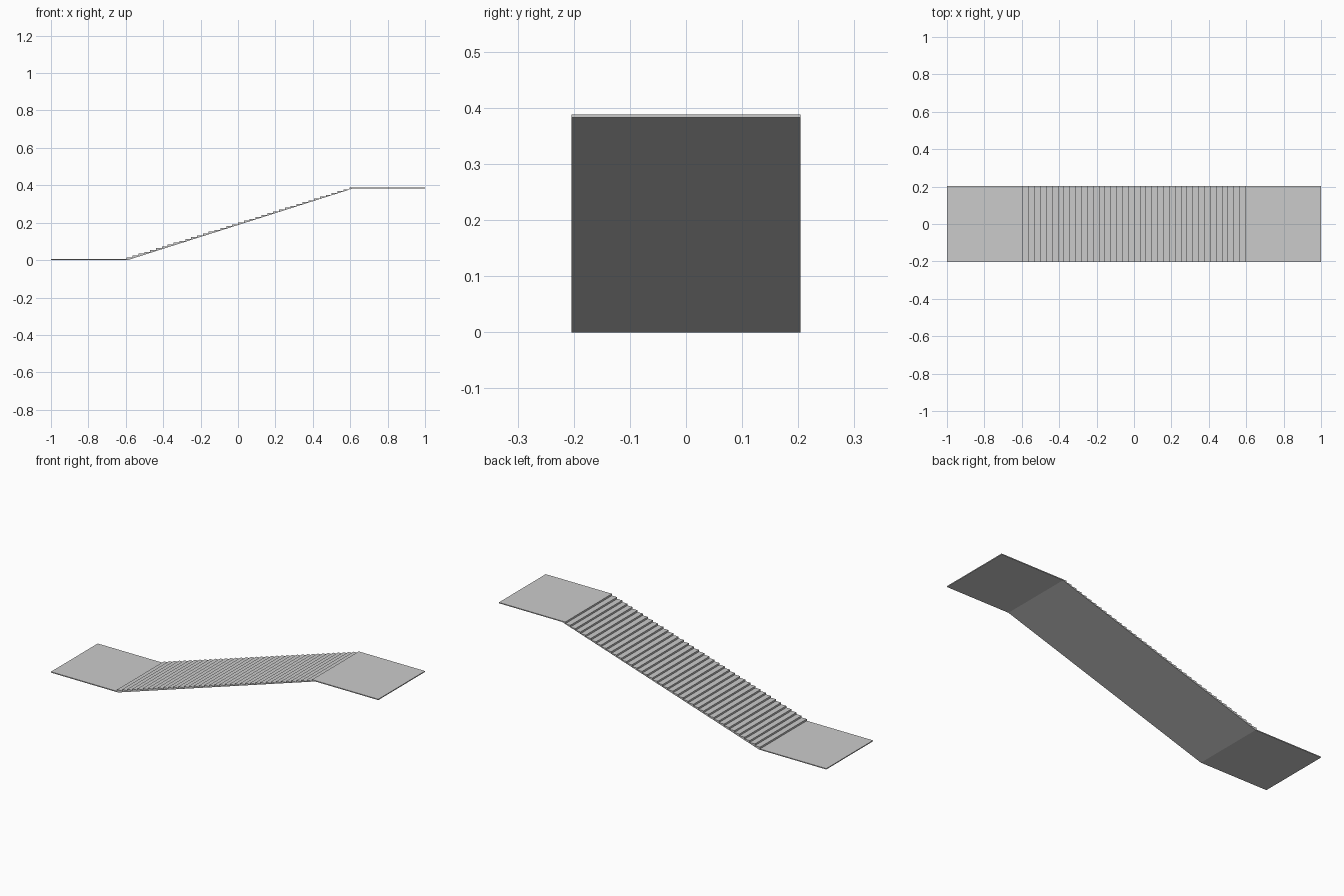
import bpy, bmesh

if "Cube" in bpy.data.objects:
    bpy.data.objects.remove(bpy.data.objects["Cube"])

HALF_WIDTH = 0.204
THICK = 0.005          # slab thickness
TOP = 0.388            # height of upper landing
STEPS = 39
X0, X1 = -0.595, 0.595  # first and last riser


def prism(name, profile):
    """Extrude an x-z outline across the width of the stair."""
    bm = bmesh.new()
    face = bm.faces.new([bm.verts.new((x, -HALF_WIDTH, z)) for x, z in profile])
    ext = bmesh.ops.extrude_face_region(bm, geom=[face])
    verts = [g for g in ext["geom"] if isinstance(g, bmesh.types.BMVert)]
    bmesh.ops.translate(bm, verts=verts, vec=(0, 2 * HALF_WIDTH, 0))
    bmesh.ops.recalc_face_normals(bm, faces=bm.faces)
    bmesh.ops.triangulate(bm, faces=[f for f in bm.faces if len(f.verts) > 4])
    mesh = bpy.data.meshes.new(name)
    bm.to_mesh(mesh)
    bm.free()
    obj = bpy.data.objects.new(name, mesh)
    bpy.context.collection.objects.link(obj)
    return obj


# lower landing, stepped flight and upper landing in one continuous outline
rise = (TOP - THICK) / STEPS
run = (X1 - X0) / (STEPS - 1)
outline = [(-1, 0), (-1, THICK)]
for i in range(STEPS):
    x = X0 + i * run
    outline += [(x, THICK + i * rise), (x, THICK + (i + 1) * rise)]
outline += [(1, TOP), (1, TOP - THICK)]

# smooth sloping underside
outline += [(0.615, TOP - THICK), (-0.59, 0)]
prism("staircase_with_landings", outline)
